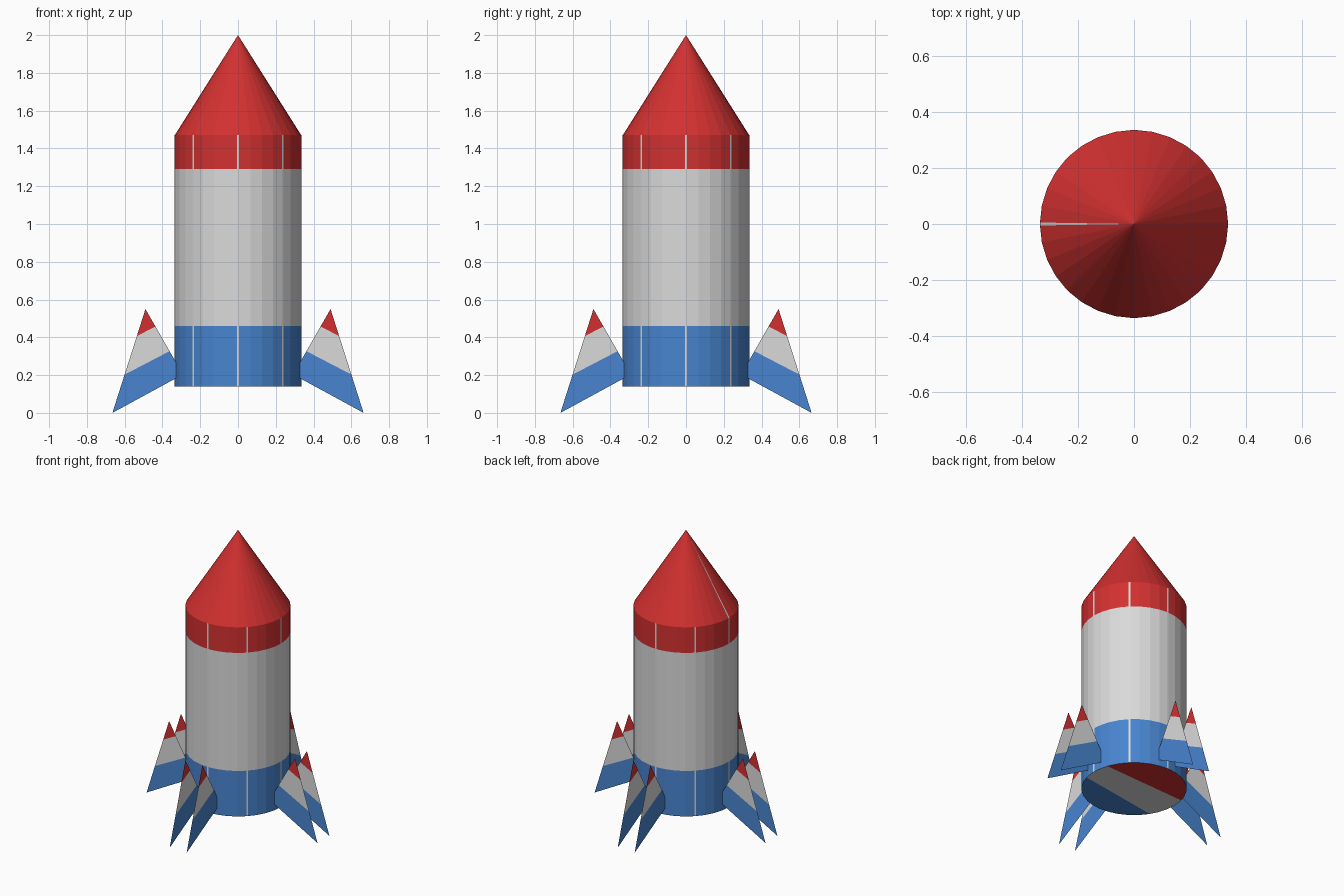
import bpy, bmesh, math
from mathutils import Vector, Matrix

if "Cube" in bpy.data.objects:
    bpy.data.objects.remove(bpy.data.objects["Cube"])

R, Z_BASE, Z_BLUE, Z_RED, Z_CONE, Z_TIP = 0.335, 0.14, 0.46, 1.29, 1.47, 2.0
WHITE, RED, BLUE = 0, 1, 2


def material(name, rgb):
    m = bpy.data.materials.new(name)
    m.diffuse_color = (*rgb, 1)
    m.use_nodes = True
    m.node_tree.nodes["Principled BSDF"].inputs["Base Color"].default_value = m.diffuse_color
    return m


MATS = [material("white", (0.70, 0.70, 0.70)),
        material("red", (0.65, 0.03, 0.03)),
        material("blue", (0.065, 0.235, 0.63))]


def finish(name, bm):
    me = bpy.data.meshes.new(name)
    bm.to_mesh(me)
    bm.free()
    for m in MATS:
        me.materials.append(m)
    ob = bpy.data.objects.new(name, me)
    bpy.context.collection.objects.link(ob)
    return ob


def cut(bm, co, no):
    bmesh.ops.bisect_plane(bm, geom=bm.verts[:] + bm.edges[:] + bm.faces[:],
                           plane_co=co, plane_no=no)


# 32 sides, with a hairline panel gap at every eighth of a turn
GAP = 0.016
angles = []
for i in range(32):
    a = i * math.tau / 32
    angles += [a - GAP, a + GAP] if i % 4 == 0 else [a]
N = len(angles)


def is_gap(j):
    return abs((angles[(j + 1) % N] - angles[j]) % math.tau - 2 * GAP) < 1e-4


def ring(bm, z):
    return [bm.verts.new((R * math.cos(a), R * math.sin(a), z)) for a in angles]


# Body tube: blue, white and red bands
bm = bmesh.new()
rings = [ring(bm, z) for z in (Z_BASE, Z_BLUE, Z_RED, Z_CONE)]
for lo, hi, col in zip(rings, rings[1:], (BLUE, WHITE, RED)):
    for j in range(N):
        k = (j + 1) % N
        f = bm.faces.new((lo[j], lo[k], hi[k], hi[j]))
        f.material_index = WHITE if is_gap(j) else col
finish("body_tube", bm)

# Nose cone, with one seam on the left side
bm = bmesh.new()
rim = ring(bm, Z_CONE)
tip = bm.verts.new((0, 0, Z_TIP))
for j in range(N):
    f = bm.faces.new((rim[j], rim[(j + 1) % N], tip))
    left = abs(angles[j] + GAP - math.pi) < 0.01
    f.material_index = WHITE if is_gap(j) and left else RED
finish("nose_cone", bm)

# Base plate: three painted stripes
bm = bmesh.new()
bm.faces.new(list(reversed(ring(bm, Z_BASE))))
red_co, red_no = Vector((0, 0.097, Z_BASE)), Vector((-0.05, 1, 0))
blue_co, blue_no = Vector((0, -0.135, Z_BASE)), Vector((-0.16, 1, 0))
cut(bm, red_co, red_no)
cut(bm, blue_co, blue_no)
for f in bm.faces:
    c = f.calc_center_median()
    if (c - red_co).dot(red_no) > 0:
        f.material_index = RED
    elif (c - blue_co).dot(blue_no) < 0:
        f.material_index = BLUE
finish("base_plate", bm)

# Fins: a pair of parallel paper-thin plates on each of the four sides
OUTLINE = [(0.325, 0.185), (0.665, 0.0), (0.49, 0.55), (0.325, 0.262)]
SLOPE, V_BLUE, V_RED = 0.52, 0.515, 0.685
for side, label in enumerate(("right", "back", "left", "front")):
    for n, off in enumerate((-0.066, 0.066)):
        bm = bmesh.new()
        bm.faces.new([bm.verts.new((x, off, z)) for x, z in OUTLINE])
        for v in (V_BLUE, V_RED):
            cut(bm, (0, 0, v), (SLOPE, 0, 1))
        for f in bm.faces:
            c = f.calc_center_median()
            v = c.z + SLOPE * c.x
            f.material_index = BLUE if v < V_BLUE else WHITE if v < V_RED else RED
        bm.transform(Matrix.Rotation(side * math.pi / 2, 4, 'Z'))
        finish(f"fin_{label}_{n + 1}", bm)
